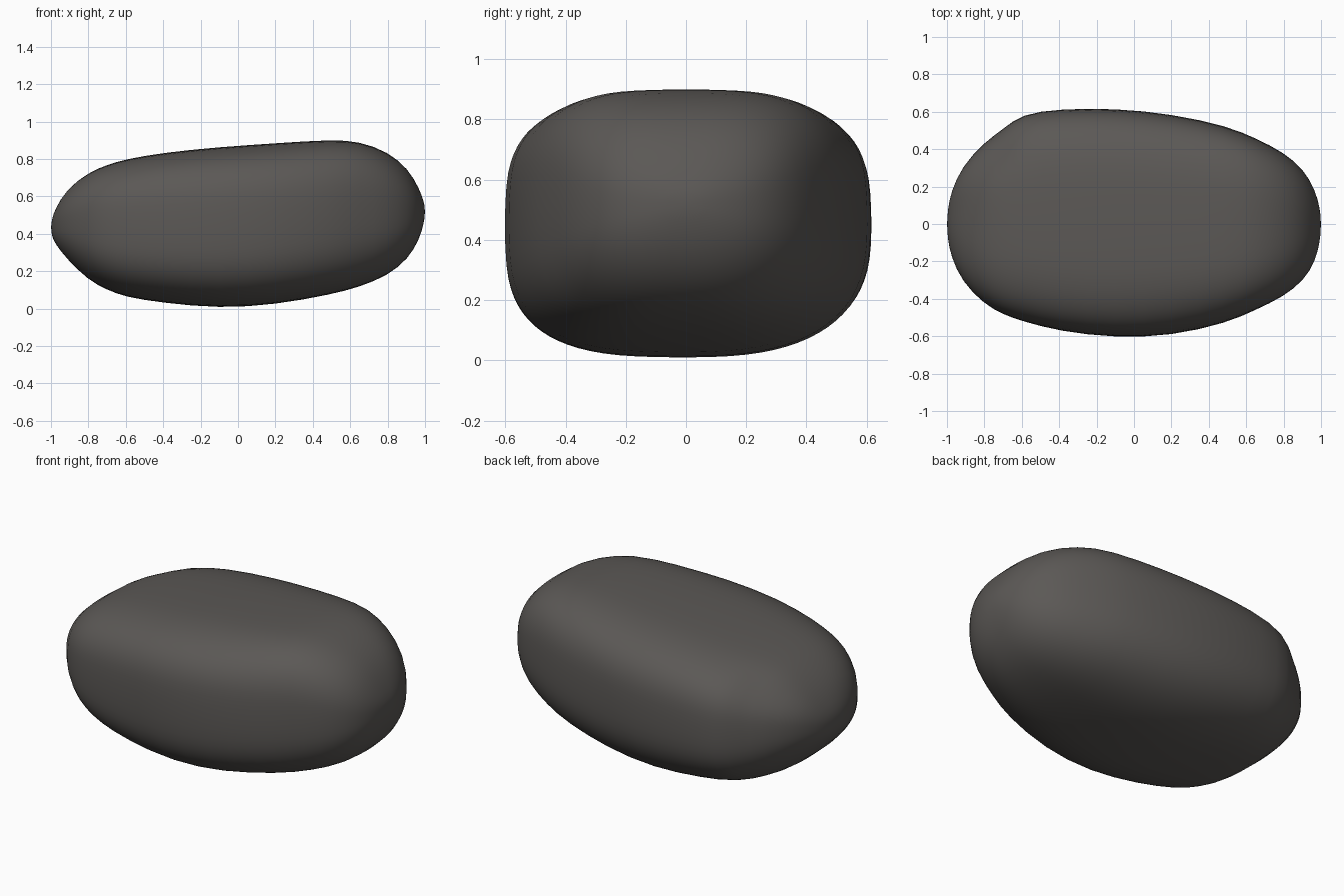
import bpy
import bmesh
import math
from mathutils import Vector

default_cube = bpy.data.objects.get("Cube")
if default_cube:
    bpy.data.objects.remove(default_cube, do_unlink=True)

# Outline stations along the stone: x, top, bottom, back, front
STATIONS = [
    (-0.995, 0.48, 0.39, 0.08, -0.08),
    (-0.98, 0.53, 0.35, 0.17, -0.17),
    (-0.92, 0.64, 0.27, 0.31, -0.31),
    (-0.80, 0.73, 0.15, 0.44, -0.43),
    (-0.70, 0.77, 0.10, 0.51, -0.485),
    (-0.60, 0.80, 0.06, 0.59, -0.52),
    (-0.40, 0.835, 0.03, 0.617, -0.575),
    (-0.10, 0.865, 0.0, 0.62, -0.61),
    (0.20, 0.885, 0.02, 0.59, -0.60),
    (0.50, 0.905, 0.075, 0.525, -0.53),
    (0.65, 0.895, 0.115, 0.46, -0.46),
    (0.80, 0.84, 0.175, 0.385, -0.39),
    (0.91, 0.75, 0.265, 0.29, -0.30),
    (0.97, 0.64, 0.37, 0.18, -0.20),
    (0.995, 0.57, 0.46, 0.08, -0.09),
]
SEGMENTS = 40


def roundness(x, upper, back):
    """Squareness of the section, softening toward both ends."""
    full = 3.4 if upper else (2.6 if back else 3.1)
    soft = 2.3
    return soft + (full - soft) * (1 - x ** 4)


def section_point(station, angle):
    """Point on a rounded-box section with independent sides."""
    x, top, bottom, back, front = station
    c, s = math.cos(angle), math.sin(angle)
    power = 2 / roundness(x, s >= 0, c >= 0)
    middle_z = (top + bottom) / 2
    middle_y = (back + front) / 2
    y = middle_y + (back - front) / 2 * math.copysign(abs(c) ** power, c)
    z = middle_z + (top - bottom) / 2 * math.copysign(abs(s) ** power, s)
    return Vector((x, y, z))


def dent(bm, place, radius, depth):
    """Press a soft hollow into the surface toward the core."""
    place = Vector(place)
    core = Vector((place.x * 0.5, 0, 0.45))
    for vert in bm.verts:
        falloff = math.exp(-((vert.co - place).length / radius) ** 2)
        vert.co += (core - vert.co).normalized() * depth * falloff


# Stone body: lofted sections closed by a point at each end
bm = bmesh.new()
rings = []
for station in STATIONS:
    angles = [math.tau * i / SEGMENTS for i in range(SEGMENTS)]
    rings.append([bm.verts.new(section_point(station, a)) for a in angles])

for ring, following in zip(rings, rings[1:]):
    for i in range(SEGMENTS):
        j = (i + 1) % SEGMENTS
        bm.faces.new((ring[i], ring[j], following[j], following[i]))

for ring, tip in ((rings[0], (-1, 0, 0.435)), (rings[-1], (1, 0, 0.52))):
    tip_vert = bm.verts.new(tip)
    for i in range(SEGMENTS):
        bm.faces.new((ring[i], ring[(i + 1) % SEGMENTS], tip_vert))

# Worn hollows on the shoulders
dent(bm, (-0.72, 0.36, 0.66), 0.13, 0.03)
dent(bm, (-0.90, 0.12, 0.62), 0.11, 0.015)
dent(bm, (0.35, -0.47, 0.78), 0.15, 0.025)
bmesh.ops.recalc_face_normals(bm, faces=bm.faces)

mesh = bpy.data.meshes.new("stone_body")
bm.to_mesh(mesh)
bm.free()
stone = bpy.data.objects.new("stone_body", mesh)
bpy.context.collection.objects.link(stone)

# Warm dark grey stone colour
colour = (0.105, 0.098, 0.092, 1)
material = bpy.data.materials.new("dark_grey_stone")
material.use_nodes = True
material.diffuse_color = colour
shader = next(n for n in material.node_tree.nodes if n.type == "BSDF_PRINCIPLED")
shader.inputs["Base Color"].default_value = colour
shader.inputs["Roughness"].default_value = 0.9
mesh.materials.append(material)

# Smooth finish
subdivision = stone.modifiers.new("smooth_surface", "SUBSURF")
subdivision.levels = 1
subdivision.render_levels = 1
for polygon in mesh.polygons:
    polygon.use_smooth = True
